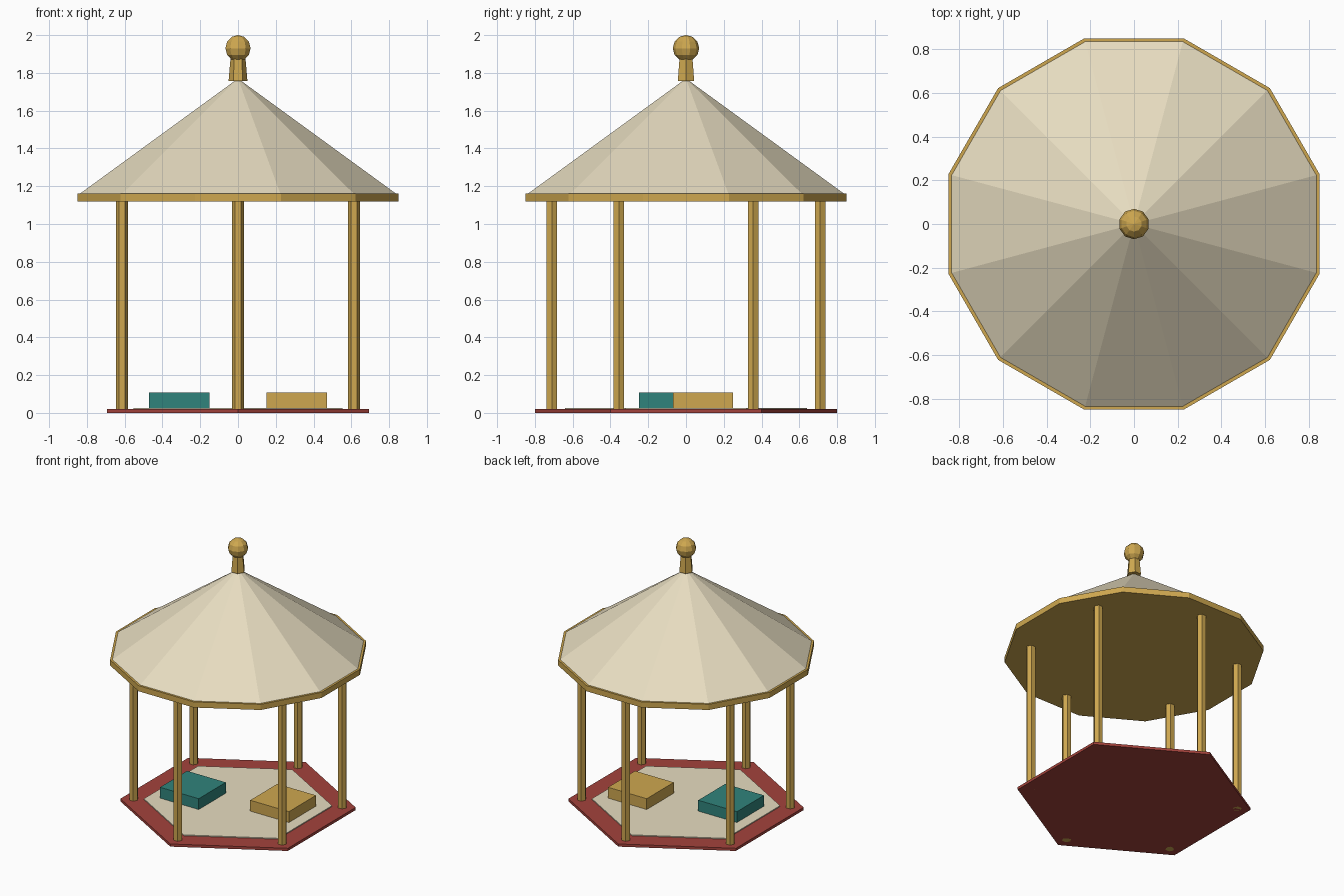
import bpy
from math import pi, sin, cos

if "Cube" in bpy.data.objects:
    bpy.data.objects.remove(bpy.data.objects["Cube"])


def material(name, rgb):
    m = bpy.data.materials.new(name)
    m.diffuse_color = (*rgb, 1)
    m.use_nodes = True
    m.node_tree.nodes["Principled BSDF"].inputs["Base Color"].default_value = m.diffuse_color
    return m


GOLD = material("gold", (0.62, 0.39, 0.08))
CREAM = material("cream", (0.80, 0.72, 0.53))
RED = material("red", (0.37, 0.055, 0.045))
TEAL = material("teal", (0.03, 0.23, 0.20))


def finish(name, mat):
    ob = bpy.context.object
    ob.name = name
    ob.data.materials.append(mat)
    return ob


def frustum(name, mat, sides, r1, r2, z1, z2, x=0, y=0, turn=0):
    bpy.ops.mesh.primitive_cone_add(
        vertices=sides, radius1=r1, radius2=r2, depth=z2 - z1,
        location=(x, y, (z1 + z2) / 2), rotation=(0, 0, turn))
    return finish(name, mat)


def box(name, mat, x, y, z1, z2, size):
    bpy.ops.mesh.primitive_cube_add(size=1, location=(x, y, (z1 + z2) / 2))
    bpy.context.object.scale = (size, size, z2 - z1)
    return finish(name, mat)


# Hexagonal floor and rug, corners on the y axis
frustum("floor", RED, 6, 0.80, 0.80, 0, 0.02)
frustum("rug", CREAM, 6, 0.64, 0.64, 0.01, 0.027)

# Two square cushions
box("teal_cushion", TEAL, -0.31, -0.09, 0.02, 0.108, 0.32)
box("gold_cushion", GOLD, 0.31, 0.09, 0.02, 0.108, 0.32)

# Six hexagonal posts near the floor corners
for i in range(6):
    a = pi / 6 + i * pi / 3
    frustum(f"post_{i + 1}", GOLD, 6, 0.032, 0.032, 0, 1.13,
            0.71 * cos(a), 0.71 * sin(a), pi / 6)

# Twelve-sided rim and canopy, flats facing the axes
frustum("roof_rim", GOLD, 12, 0.88, 0.88, 1.12, 1.162, turn=pi / 12)
frustum("roof_canopy", CREAM, 12, 0.867, 0, 1.16, 1.77, turn=pi / 12)

# Finial: tapered stem and faceted ball
frustum("finial_stem", GOLD, 6, 0.05, 0.04, 1.757, 1.873, turn=pi / 6)
bpy.ops.mesh.primitive_uv_sphere_add(segments=10, ring_count=6, radius=0.07,
                                     location=(0, 0, 1.93))
finish("finial_ball", GOLD)
